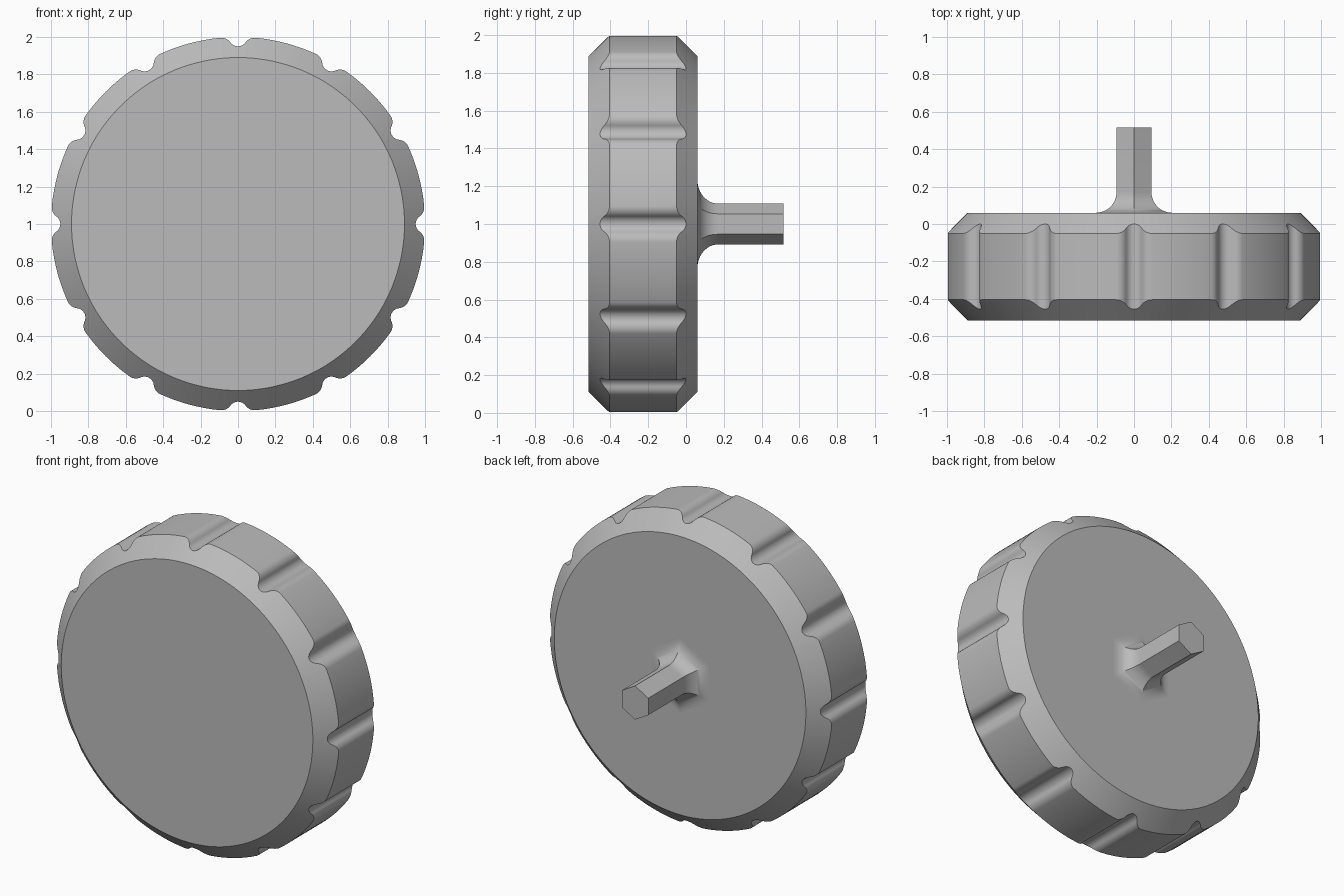
import bpy, bmesh
from math import sin, cos, pi, radians, atan2, sqrt, hypot

cube = bpy.data.objects.get("Cube")
if cube:
    bpy.data.objects.remove(cube)

FRONT, BACK, TIP = -0.515, 0.06, 0.515   # depths along y
RIM, CHAMFER = 1.0, 0.11
GROOVES, GROOVE_R, LIP_R = 12, 0.05, 0.06
HEX_R, FILLET = 0.108, 0.11

grey = bpy.data.materials.new("plain grey")
grey.use_nodes = True
colour = (0.5, 0.5, 0.5, 1)
grey.diffuse_color = colour
grey.node_tree.nodes["Principled BSDF"].inputs["Base Color"].default_value = colour


def loft(name, rings):
    """Skin a stack of equal-length closed rings and cap both ends."""
    bm = bmesh.new()
    loops = [[bm.verts.new(p) for p in ring] for ring in rings]
    for a, b in zip(loops, loops[1:]):
        for i in range(len(a)):
            j = (i + 1) % len(a)
            bm.faces.new((a[i], a[j], b[j], b[i]))
    bm.faces.new(loops[0])
    bm.faces.new(loops[-1][::-1])
    bmesh.ops.recalc_face_normals(bm, faces=bm.faces)
    mesh = bpy.data.meshes.new(name)
    bm.to_mesh(mesh)
    bm.free()
    mesh.materials.append(grey)
    obj = bpy.data.objects.new(name, mesh)
    bpy.context.collection.objects.link(obj)
    bpy.ops.object.select_all(action='DESELECT')
    obj.select_set(True)
    bpy.context.view_layer.objects.active = obj
    bpy.ops.object.shade_smooth_by_angle(angle=radians(30))
    return obj


def point(angle, radius, y):
    return (radius * sin(angle), y, 1 + radius * cos(angle))


def rim_outline():
    """Polar outline: round grooves with rounded lips, joined by rim arcs."""
    # Lip circle touches the rim from inside and the groove circle from outside
    lip_d, reach = RIM - LIP_R, GROOVE_R + LIP_R
    lip_z = (RIM ** 2 + lip_d ** 2 - reach ** 2) / (2 * RIM)
    lip_x = sqrt(lip_d ** 2 - lip_z ** 2)
    touch = atan2(lip_x, RIM - lip_z)        # measured from straight down
    start = atan2(lip_x, lip_z)
    half = [(GROOVE_R * sin(touch * k / 8), RIM - GROOVE_R * cos(touch * k / 8))
            for k in range(9)]
    for k in range(1, 9):
        a = -touch + (touch + start) * k / 8
        half.append((lip_x + LIP_R * sin(a), lip_z + LIP_R * cos(a)))
    side = [(atan2(x, z), hypot(x, z)) for x, z in half]
    step = 2 * pi / GROOVES
    arc = [(start + (step - 2 * start) * k / 8, RIM) for k in range(1, 8)]
    notch = [(-a, r) for a, r in side[:0:-1]] + side + arc
    return [(a + g * step, r) for g in range(GROOVES) for a, r in notch]


# Grooved wheel: the chamfer cone meets the groove walls at a varying depth
outline = rim_outline()
inner = RIM - CHAMFER
loft("grooved_wheel", [
    [point(a, inner, FRONT) for a, r in outline],
    [point(a, r, FRONT + r - inner) for a, r in outline],
    [point(a, r, BACK - r + inner) for a, r in outline],
    [point(a, inner, BACK) for a, r in outline],
])

# Hexagonal shaft with a flared fillet where it meets the wheel
profile = []
for k in range(13):
    t = pi / 2 * k / 12
    grow = FILLET * (1 - sin(t)) / cos(pi / 6)
    profile.append((HEX_R + grow, BACK + FILLET * (1 - cos(t))))
profile.append((HEX_R, TIP))
loft("hex_shaft", [[point(pi / 3 * i, r, y) for i in range(6)] for r, y in profile])
